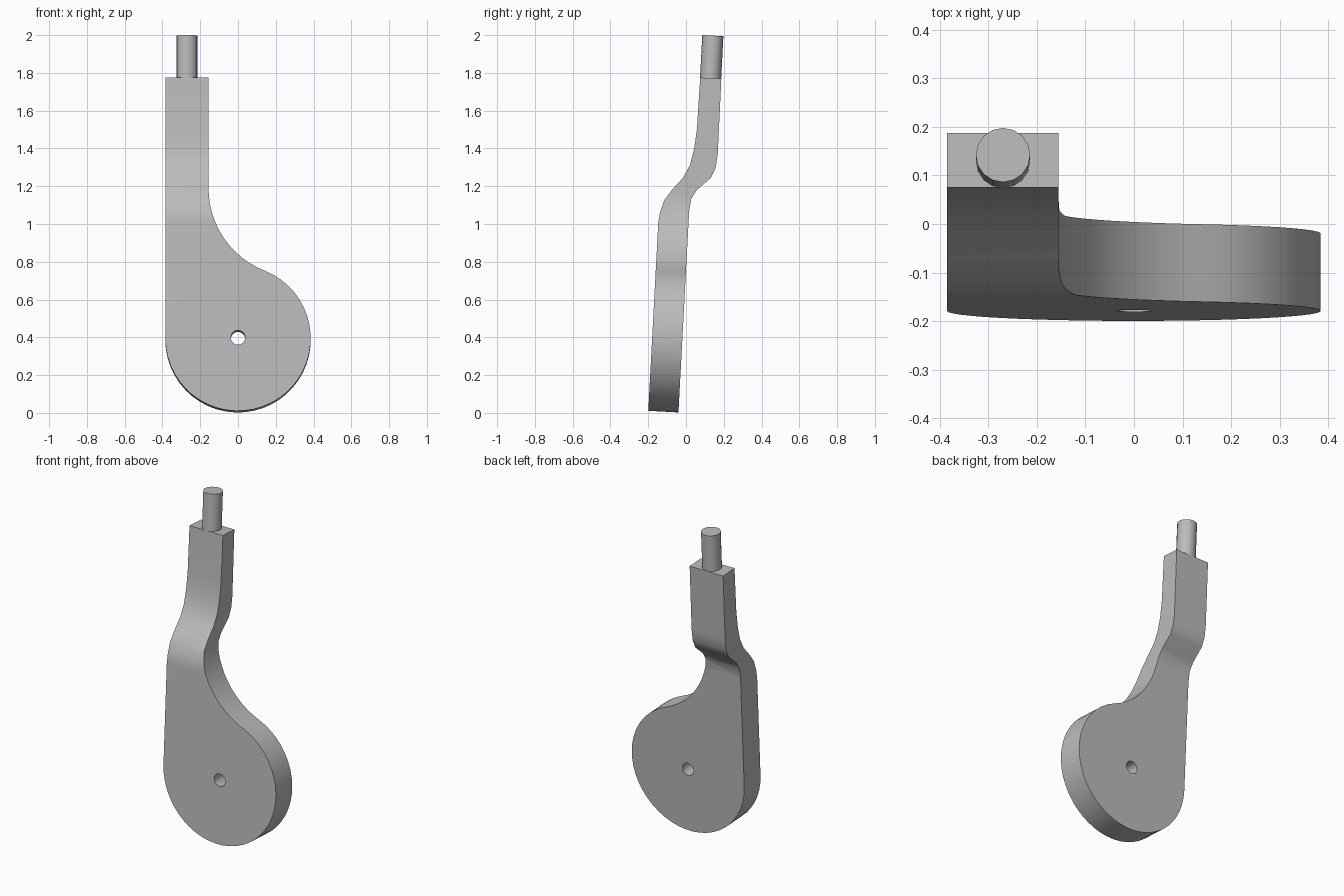
import bpy
import bmesh
from math import cos, sin, pi, radians, atan2, hypot
from mathutils import Matrix

if "Cube" in bpy.data.objects:
    bpy.data.objects.remove(bpy.data.objects["Cube"], do_unlink=True)

steel = bpy.data.materials.new("plain_grey")
steel.use_nodes = True
GREY = (0.5, 0.5, 0.5, 1)
steel.diffuse_color = GREY
steel.node_tree.nodes["Principled BSDF"].inputs["Base Color"].default_value = GREY

LEAN = Matrix.Rotation(radians(-3.04), 4, 'X')


def prism(name, points, offset):
    """Closed solid from a loop of 3D points swept along offset."""
    bm = bmesh.new()
    face = bm.faces.new([bm.verts.new(p) for p in points])
    swept = bmesh.ops.extrude_face_region(bm, geom=[face], use_keep_orig=True)
    bmesh.ops.translate(bm, vec=offset,
                        verts=[v for v in swept["geom"] if isinstance(v, bmesh.types.BMVert)])
    bmesh.ops.recalc_face_normals(bm, faces=bm.faces)
    mesh = bpy.data.meshes.new(name)
    bm.to_mesh(mesh)
    bm.free()
    mesh.materials.append(steel)
    obj = bpy.data.objects.new(name, mesh)
    bpy.context.collection.objects.link(obj)
    return obj


def arc(cx, cz, r, start, end, steps):
    angles = [start + (end - start) * i / steps for i in range(steps + 1)]
    return [(cx + r * cos(a), cz + r * sin(a)) for a in angles]


def activate(obj):
    bpy.ops.object.select_all(action='DESELECT')
    obj.select_set(True)
    bpy.context.view_layer.objects.active = obj


def boolean(obj, cutter, operation):
    cutter.hide_render = True
    mod = obj.modifiers.new(operation.lower(), 'BOOLEAN')
    mod.object, mod.operation, mod.solver = cutter, operation, 'EXACT'
    activate(obj)
    bpy.ops.object.modifier_apply(modifier=mod.name)
    bpy.data.objects.remove(cutter, do_unlink=True)


def finish(obj):
    activate(obj)
    bpy.ops.object.shade_smooth_by_angle(angle=radians(30))
    mod = obj.modifiers.new("flat_face_normals", 'WEIGHTED_NORMAL')
    mod.keep_sharp = True
    bpy.ops.object.modifier_apply(modifier=mod.name)
    obj.matrix_world = LEAN


TOP = 1.7765
RADIUS = HUB_Z = 0.385
STEM_EDGE = -0.156

# Cranked side profile (depth, height)
front_edge = [(-.2, -.05), (-.2, 1.0), (-.193, 1.055), (-.174, 1.12), (-.136, 1.176),
              (-.082, 1.242), (-.049, 1.311), (-.032, 1.392), (-.022, 1.5), (-.019, TOP)]
back_edge = [(.093, TOP), (.095, 1.374), (.088, 1.304), (.066, 1.25), (-.004, 1.183),
             (-.032, 1.135), (-.04, 1.07), (-.04, -.05)]
arm = prism("cranked_arm", [(-.6, y, z) for y, z in front_edge + back_edge], (1.2, 0, 0))

# Front outline: round hub, concave fillet, straight stem
fillet_r = 0.47
fillet_x = STEM_EDGE + fillet_r
fillet_z = HUB_Z + ((RADIUS + fillet_r) ** 2 - fillet_x ** 2) ** 0.5
join = atan2(fillet_z - HUB_Z, fillet_x)
outline = arc(0, HUB_Z, RADIUS, -pi, join, 34)
outline += arc(fillet_x, fillet_z, fillet_r, join - pi, -pi, 12)[1:]
outline += [(STEM_EDGE, TOP + .1), (-RADIUS, TOP + .1)]
boolean(arm, prism("outline_cutter", [(x, -.5, z) for x, z in outline], (0, 1, 0)), 'INTERSECT')

# Pivot hole through the hub
hole = arc(0, HUB_Z + .004, .038, 0, 2 * pi, 24)[:-1]
boolean(arm, prism("hole_cutter", [(x, -.5, z) for x, z in hole], (0, 1, 0)), 'DIFFERENCE')
finish(arm)

# Round pin on the end of the stem
ring = arc(-.27, .036, .056, pi / 2, 5 * pi / 2, 16)[:-1]
pin = prism("end_pin", [(x, y, TOP - .02) for x, y in ring], (0, 0, 2.002 - TOP + .02))
finish(pin)
